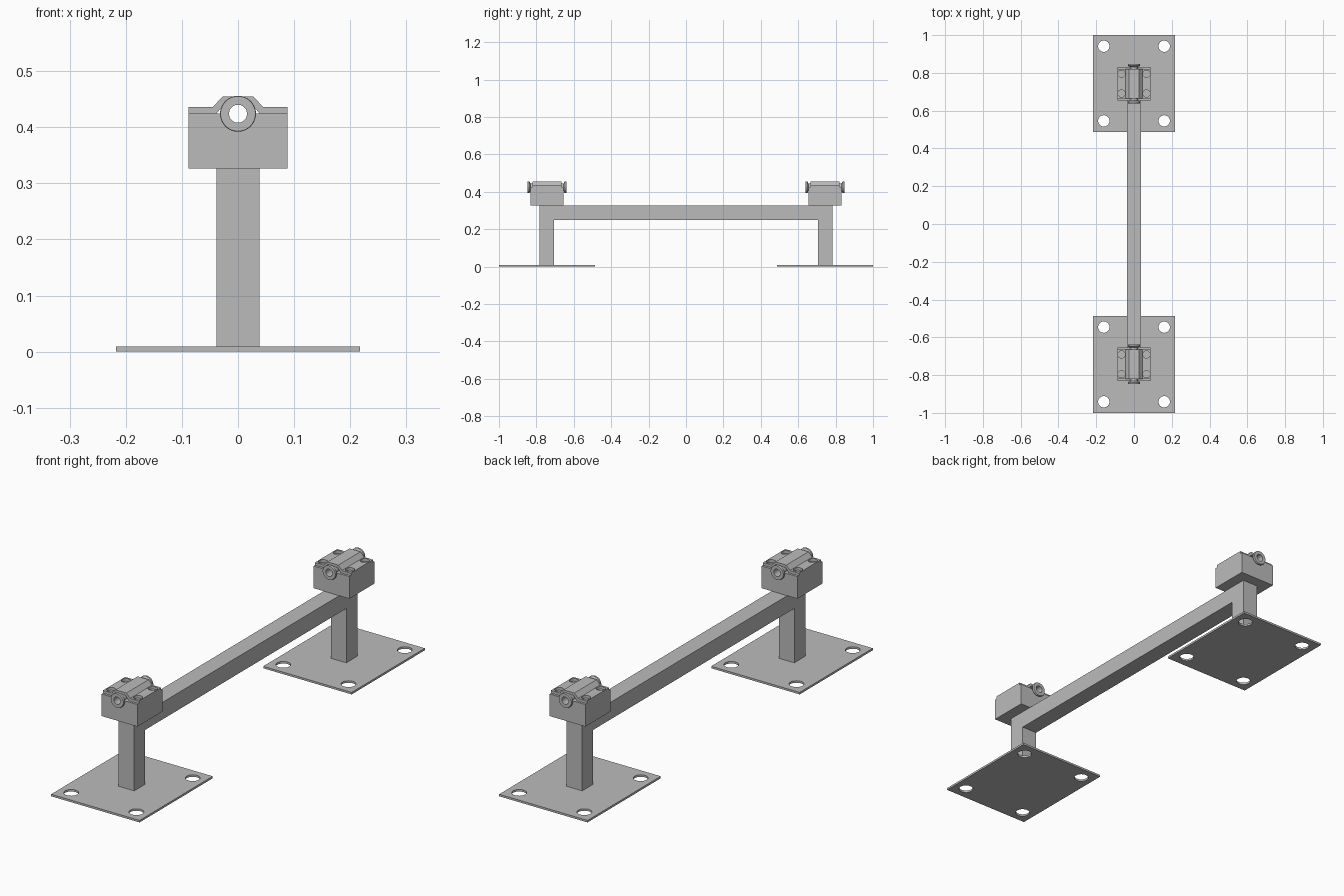
import bpy, bmesh, math
from mathutils import Vector, Matrix

cube = bpy.data.objects.get("Cube")
if cube:
    bpy.data.objects.remove(cube, do_unlink=True)

GREY = (0.5, 0.5, 0.5, 1)
steel = bpy.data.materials.new("plain grey steel")
steel.use_nodes = True
steel.diffuse_color = GREY
steel.node_tree.nodes["Principled BSDF"].inputs["Base Color"].default_value = GREY

MID = 0.743     # distance of each post and clamp from the centre
AXIS_Z = 0.424  # height of the bushing axis


def finish(bm, name):
    bmesh.ops.recalc_face_normals(bm, faces=bm.faces)
    mesh = bpy.data.meshes.new(name)
    bm.to_mesh(mesh)
    bm.free()
    mesh.materials.append(steel)
    ob = bpy.data.objects.new(name, mesh)
    bpy.context.collection.objects.link(ob)
    return ob


def prism(name, points, vector):
    """Extrude a flat outline along a vector."""
    bm = bmesh.new()
    face = bm.faces.new([bm.verts.new(p) for p in points])
    ext = bmesh.ops.extrude_face_region(bm, geom=[face])["geom"]
    bmesh.ops.translate(bm, vec=vector,
                        verts=[v for v in ext if isinstance(v, bmesh.types.BMVert)])
    return finish(bm, name)


def box(name, x, y0, y1, z0, z1):
    return prism(name, [(-x, y0, z0), (x, y0, z0), (x, y1, z0), (-x, y1, z0)],
                 (0, 0, z1 - z0))


def cylinder(centre, radius, depth, along_y=False):
    bm = bmesh.new()
    turn = Matrix.Rotation(math.pi / 2, 4, "X") if along_y else Matrix()
    bmesh.ops.create_cone(bm, cap_ends=True, segments=32, radius1=radius,
                          radius2=radius, depth=depth,
                          matrix=Matrix.Translation(centre) @ turn)
    ob = finish(bm, "cutter")
    ob.hide_render = True
    return ob


def cut(ob, cutters):
    """Subtract the cutters, bake the result and drop them."""
    for c in cutters:
        mod = ob.modifiers.new("cut", "BOOLEAN")
        mod.operation, mod.solver, mod.object = "DIFFERENCE", "EXACT", c
    dg = bpy.context.evaluated_depsgraph_get()
    mesh = bpy.data.meshes.new_from_object(ob.evaluated_get(dg))
    ob.modifiers.clear()
    ob.data = mesh
    for c in cutters:
        bpy.data.objects.remove(c, do_unlink=True)


def smooth(ob):
    bpy.ops.object.select_all(action="DESELECT")
    ob.select_set(True)
    bpy.context.view_layer.objects.active = ob
    bpy.ops.object.shade_smooth_by_angle(angle=math.radians(30))


def mirror_y(ob):
    mod = ob.modifiers.new("front and back", "MIRROR")
    mod.use_axis = (False, True, False)
    mod.use_mirror_merge = False


# Frame: two posts joined by the crossbeam
out, inn, top, under, foot = 0.782, 0.705, 0.326, 0.25, 0.009
outline = [(-out, foot), (-inn, foot), (-inn, under), (inn, under),
           (inn, foot), (out, foot), (out, top), (-out, top)]
prism("frame", [(-0.038, y, z) for y, z in outline], (0.076, 0, 0))

# Base plates with four bolt holes
plate = box("base_plate", 0.217, 0.487, 1.0, 0, foot)
cut(plate, [cylinder((x, y, 0), 0.03, 0.1)
            for x in (-0.16, 0.16) for y in (0.546, 0.941)])
mirror_y(plate)

# Bearing blocks with a half-round seat for the bushing
block = box("bearing_block", 0.088, MID - 0.088, MID + 0.088, top, AXIS_Z)
cut(block, [cylinder((0, MID, AXIS_Z), 0.021, 0.4, along_y=True)])
smooth(block)
mirror_y(block)

# Clamp straps: bent sheet with a hump over the bushing
half = [(0.088, 0.436), (0.045, 0.436), (0.027, 0.455)]
inner = [(0.022, 0.443), (0.039, AXIS_Z), (0.088, AXIS_Z)]
right = half + [(-x, z) for x, z in reversed(half)]
left = [(-x, z) for x, z in reversed(inner)] + inner
y0, y1 = MID - 0.078, MID + 0.078
strap = prism("clamp_strap", [(x, y0, z) for x, z in right + left], (0, y1 - y0, 0))
cut(strap, [cylinder((x, MID + y, 0.43), 0.019, 0.1)
            for x in (-0.066, 0.066) for y in (-0.052, 0.052)])
smooth(strap)
mirror_y(strap)

# Bushings: hollow sleeve with a flange at each end
side = [(0.016, 0.105), (0.031, 0.105), (0.032, 0.103), (0.032, 0.096),
        (0.028, 0.092), (0.02, 0.089)]
ring = side + [(r, -y) for r, y in reversed(side)]
bm = bmesh.new()
verts = [bm.verts.new((r, MID + y, AXIS_Z)) for r, y in ring]
edges = [bm.edges.new((v, verts[i - 1])) for i, v in enumerate(verts)]
bmesh.ops.spin(bm, geom=verts + edges, cent=Vector((0, MID, AXIS_Z)),
               axis=(0, 1, 0), angle=2 * math.pi, steps=48)
bmesh.ops.remove_doubles(bm, verts=bm.verts, dist=0.0001)
bushing = finish(bm, "bushing")
smooth(bushing)
mirror_y(bushing)
